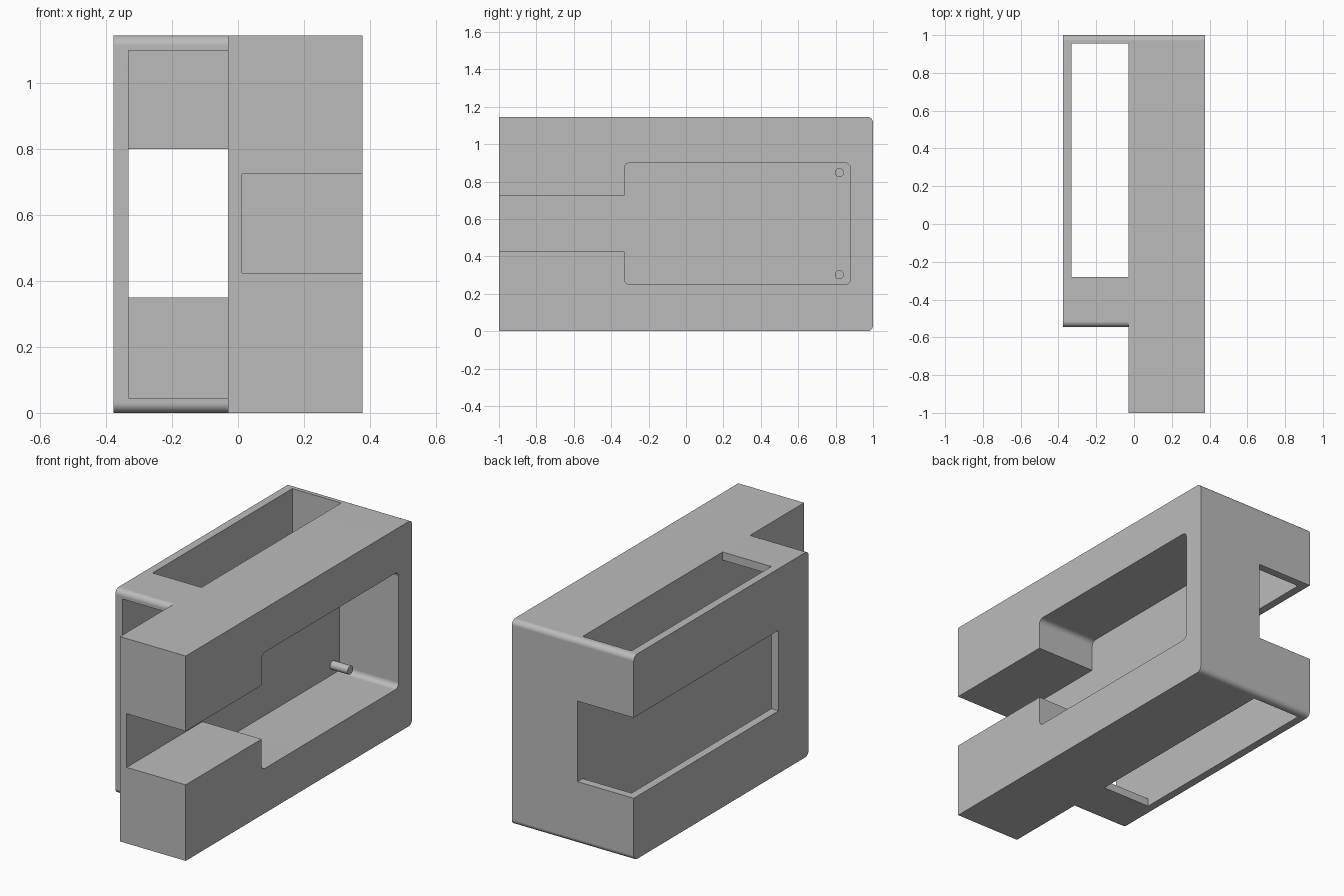
import bpy, bmesh, math
from mathutils import Vector, Matrix

cube = bpy.data.objects.get("Cube")
if cube:
    bpy.data.objects.remove(cube, do_unlink=True)

grey = bpy.data.materials.new("light_grey")
grey.use_nodes = True
grey.diffuse_color = (0.5, 0.5, 0.5, 1)
grey.node_tree.nodes["Principled BSDF"].inputs["Base Color"].default_value = grey.diffuse_color

LEFT, MID, RIGHT = -0.377, -0.03, 0.377   # outer faces and shared wall plane
HEIGHT, WALL, FILLET = 1.145, 0.045, 0.03
SHELL_FRONT, WINDOW_FRONT = -0.545, -0.28


def finish(name, bm):
    mesh = bpy.data.meshes.new(name)
    bmesh.ops.recalc_face_normals(bm, faces=bm.faces)
    bm.to_mesh(mesh)
    bm.free()
    mesh.materials.append(grey)
    obj = bpy.data.objects.new(name, mesh)
    bpy.context.collection.objects.link(obj)
    return obj


def prism(name, x0, x1, corners, steps=8):
    """Extrude a (y, z, radius) outline along x, rounding each corner."""
    pts = []
    for i, (y, z, r) in enumerate(corners):
        p = Vector((0, y, z))
        if r == 0:
            pts.append(p)
            continue
        u = (Vector((0, *corners[i - 1][:2])) - p).normalized()
        v = (Vector((0, *corners[(i + 1) % len(corners)][:2])) - p).normalized()
        for k in range(steps + 1):
            t = math.pi / 2 * k / steps
            pts.append(p + r * (u + v - v * math.cos(t) - u * math.sin(t)))
    bm = bmesh.new()
    face = bm.faces.new([bm.verts.new(p + Vector((x0, 0, 0))) for p in pts])
    ext = bmesh.ops.extrude_face_region(bm, geom=[face])["geom"]
    bmesh.ops.translate(bm, vec=(x1 - x0, 0, 0),
                        verts=[g for g in ext if isinstance(g, bmesh.types.BMVert)])
    return finish(name, bm)


def rect(y0, y1, z0, z1, r_front=0, r_back=0):
    return [(y0, z0, r_front), (y1, z0, r_back), (y1, z1, r_back), (y0, z1, r_front)]


def activate(obj):
    bpy.ops.object.select_all(action="DESELECT")
    obj.select_set(True)
    bpy.context.view_layer.objects.active = obj


def cut(obj, cutter):
    activate(obj)
    mod = obj.modifiers.new("cut", "BOOLEAN")
    mod.operation, mod.solver, mod.object = "DIFFERENCE", "EXACT", cutter
    bpy.ops.object.modifier_apply(modifier=mod.name)
    bpy.data.objects.remove(cutter, do_unlink=True)


def smooth(obj):
    activate(obj)
    bpy.ops.object.shade_smooth_by_angle(angle=math.radians(30))
    obj.modifiers.new("flat_faces", "WEIGHTED_NORMAL").keep_sharp = True


# Main block with a rounded pocket and a front slot, open on one side
block = prism("main_block", MID, RIGHT, rect(-1, 1, 0, HEIGHT, 0, FILLET))
pocket = [(-1.1, 0.425, 0), (-0.33, 0.425, 0), (-0.33, 0.25, FILLET), (0.88, 0.25, FILLET),
          (0.88, 0.9, FILLET), (-0.33, 0.9, FILLET), (-0.33, 0.725, 0), (-1.1, 0.725, 0)]
cut(block, prism("pocket_cutter", 0.012, 0.5, pocket))
smooth(block)

# Hollow side frame: front-open cavity, top/bottom window, side/back window
frame = prism("side_frame", LEFT, MID, rect(SHELL_FRONT, 1, 0, HEIGHT, FILLET, FILLET))
inner = LEFT + WALL
cut(frame, prism("cavity_cutter", inner, 0.02, rect(-0.7, 1 - WALL, WALL, HEIGHT - WALL)))
cut(frame, prism("vertical_window_cutter", inner, 0.02,
                 rect(WINDOW_FRONT, 1 - WALL, -0.1, HEIGHT + 0.1)))
cut(frame, prism("side_window_cutter", -0.5, 0.02, rect(WINDOW_FRONT, 1.1, 0.35, 0.8)))
smooth(frame)

# Two small pegs on the pocket floor
for label, z in (("lower", 0.302), ("upper", 0.848)):
    bm = bmesh.new()
    bmesh.ops.create_cone(bm, cap_ends=True, segments=24, radius1=0.024, radius2=0.024, depth=0.12,
                          matrix=Matrix.Translation((0.06, 0.82, z)) @ Matrix.Rotation(math.pi / 2, 4, "Y"))
    smooth(finish(label + "_peg", bm))
